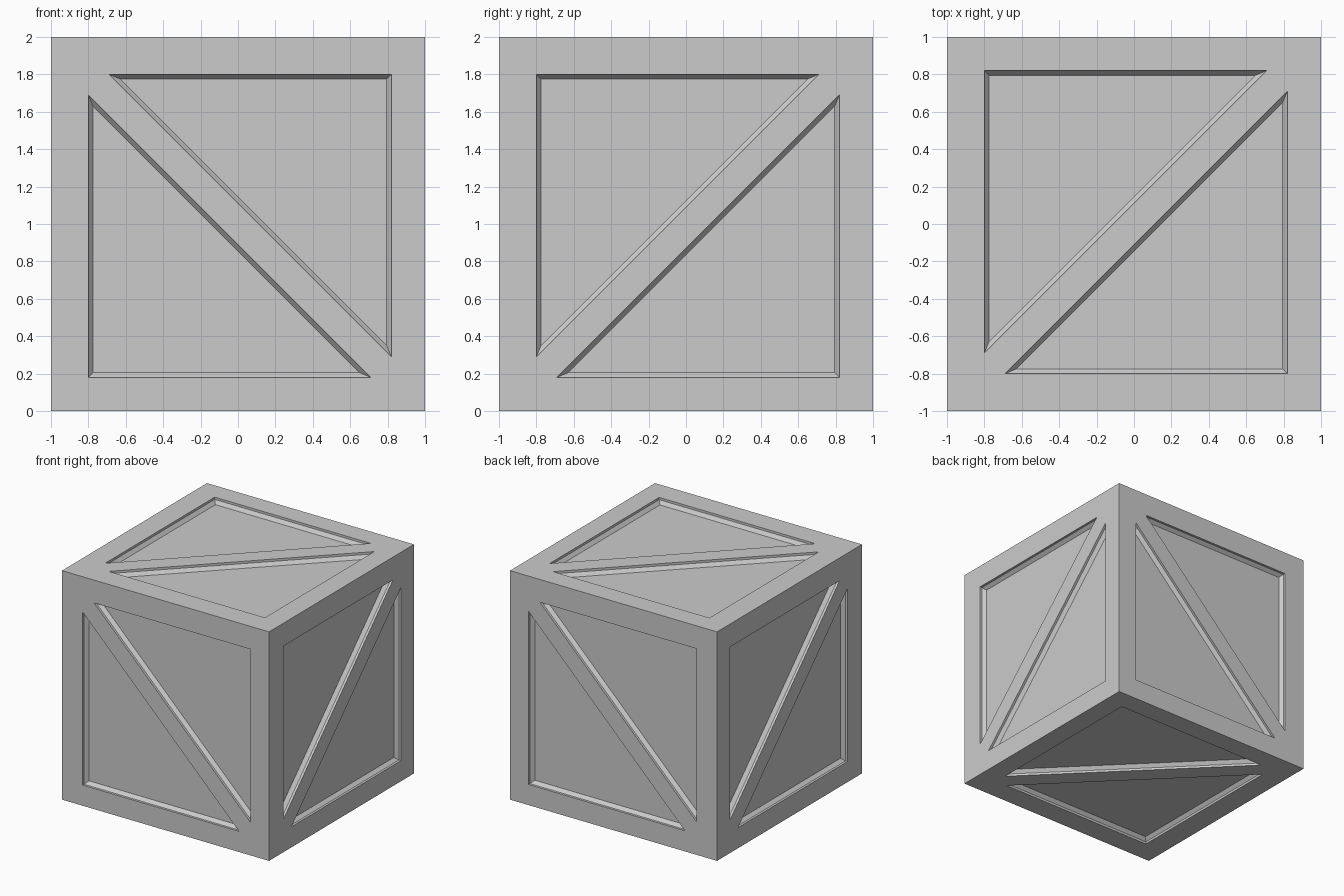
import bpy, bmesh, math

if "Cube" in bpy.data.objects:
    bpy.data.objects.remove(bpy.data.objects["Cube"])

LEG = 1.51          # leg of each triangular recess
STEP = 0.02         # straight wall depth
DEPTH = 0.05        # full recess depth
SLOPE = 0.025       # width of the sloped lip
# recess limits (low, high) per axis, measured from the cube centre
LIMITS = [(-0.80, 0.82), (-0.80, 0.82), (-0.82, 0.80)]

bm = bmesh.new()


def crate_side(axis, side, su, sv):
    """One cube side: frame, diagonal brace and two recessed triangles."""
    ua, va = [i for i in range(3) if i != axis]

    def vert(u, v, depth=0.0):
        co = [0, 0, 1.0]
        co[axis] += side * (1 - depth)
        co[ua] += u
        co[va] += v
        return bm.verts.new(co)

    def triangle(s, t, inset, depth):
        u = LIMITS[ua][s > 0] - s * inset
        v = LIMITS[va][t > 0] - t * inset
        leg = LEG - inset * (2 + math.sqrt(2))
        return [vert(u, v, depth), vert(u - s * leg, v, depth),
                vert(u, v - t * leg, depth)]

    def recess(s, t):
        rings = [triangle(s, t, 0, 0), triangle(s, t, 0, STEP),
                 triangle(s, t, SLOPE, DEPTH)]
        for r0, r1 in zip(rings, rings[1:]):
            for i in range(3):
                j = (i + 1) % 3
                bm.faces.new((r0[i], r0[j], r1[j], r1[i]))
        bm.faces.new(rings[-1])
        return rings[0]

    a, b, c = recess(su, sv)
    d, f, e = recess(-su, -sv)
    p, q = vert(su, sv), vert(-su, sv)
    r, s = vert(-su, -sv), vert(su, -sv)
    # outer frame boards, then the diagonal brace
    for loop in ((p, q, b, a), (p, a, c, s), (r, d, e, q), (r, s, f, d),
                 (q, e, f, s, c, b)):
        bm.faces.new(loop)


# front, back, right, left, top, bottom
for args in ((1, -1, 1, 1), (1, 1, -1, 1), (0, 1, -1, 1),
             (0, -1, 1, 1), (2, 1, -1, 1), (2, -1, 1, 1)):
    crate_side(*args)

bmesh.ops.remove_doubles(bm, verts=bm.verts, dist=0.0001)
bmesh.ops.recalc_face_normals(bm, faces=bm.faces)
mesh = bpy.data.meshes.new("crate")
bm.to_mesh(mesh)
bm.free()
bpy.context.collection.objects.link(bpy.data.objects.new("crate", mesh))
